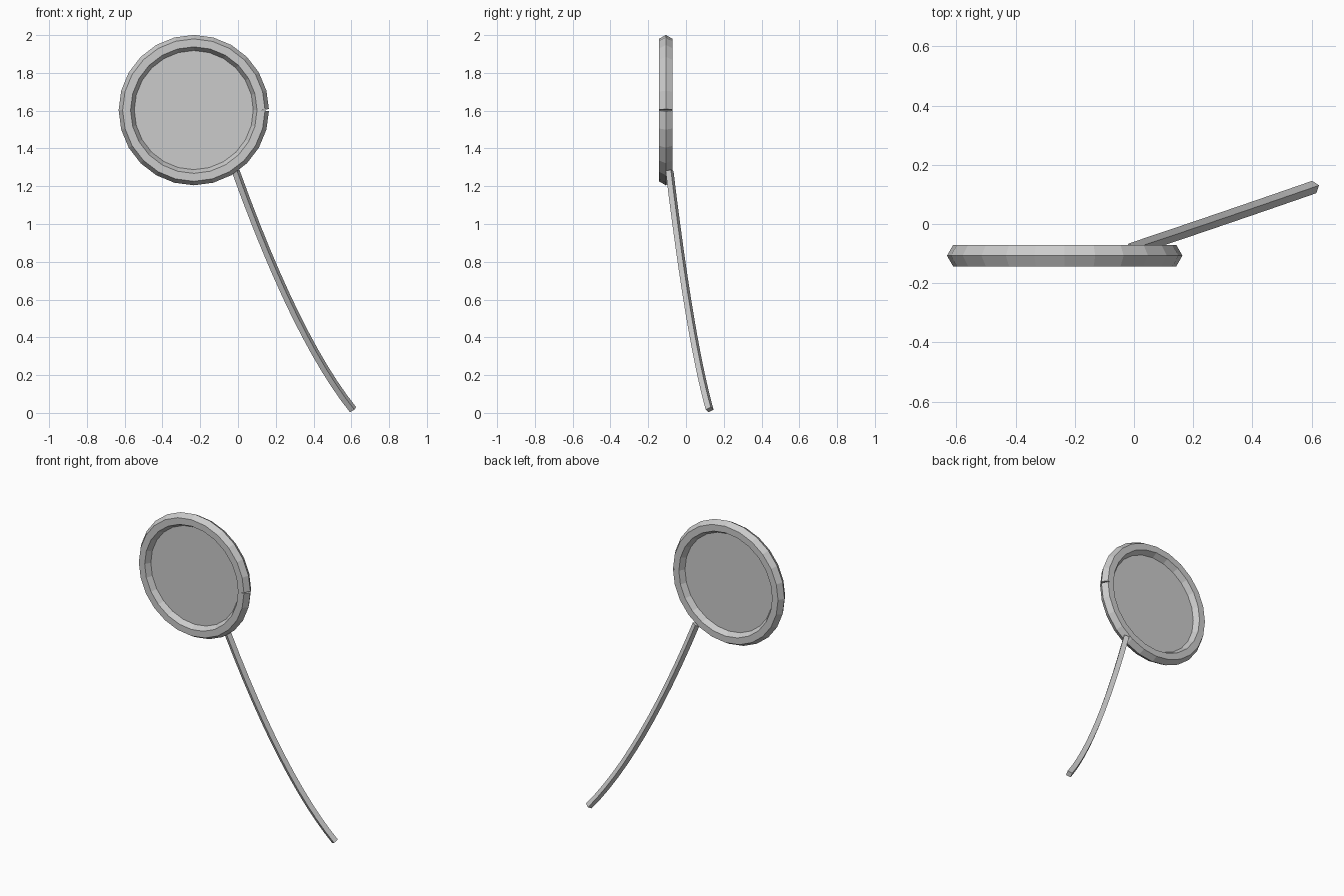
import bpy, math
from mathutils import Vector

if "Cube" in bpy.data.objects:
    bpy.data.objects.remove(bpy.data.objects["Cube"])


def material(name, col):
    m = bpy.data.materials.new(name)
    m.diffuse_color = (*col, 1)
    m.use_nodes = True
    m.node_tree.nodes["Principled BSDF"].inputs["Base Color"].default_value = m.diffuse_color
    return m


grey = material("plain grey", (0.6, 0.6, 0.6))


def add_mesh(name, verts, faces):
    me = bpy.data.meshes.new(name)
    me.from_pydata(verts, [], faces)
    me.materials.append(grey)
    ob = bpy.data.objects.new(name, me)
    bpy.context.collection.objects.link(ob)
    return ob


def sweep(name, path, side, radius, sides):
    """Open capped tube along a planar path; side is the plane normal."""
    verts, faces, last = [], [], len(path) - 1
    for i, p in enumerate(path):
        t = (path[min(i + 1, last)] - path[max(i - 1, 0)]).normalized()
        n = side.cross(t).normalized()
        for k in range(sides):
            a = 2 * math.pi * k / sides
            verts.append(p + radius * (n * math.cos(a) + side * math.sin(a)))
    for i in range(last):
        for k in range(sides):
            a, b = i * sides + k, i * sides + (k + 1) % sides
            faces.append((a, b, b + sides, a + sides))
    faces.append(tuple(reversed(range(sides))))
    faces.append(tuple(range(last * sides, (last + 1) * sides)))
    return add_mesh(name, verts, faces)


CENTRE = Vector((-0.234, -0.107, 1.603))


def circle(radius, count, y=0):
    return [CENTRE + Vector((radius * math.cos(2 * math.pi * i / count), y,
                             radius * math.sin(2 * math.pi * i / count)))
            for i in range(count)]


# Rim: hexagonal tube, left open at the right-hand seam
loop = circle(0.356, 24)
sweep("rim", loop + [loop[0].copy()], Vector((0, 1, 0)), 0.042, 6)

# Pane: thin disc filling the rim
n = 24
pane = circle(0.322, n, -0.002) + circle(0.322, n, 0.002)
sides = [(i, i + n, (i + 1) % n + n, (i + 1) % n) for i in range(n)]
add_mesh("pane", pane, [tuple(range(n)), tuple(reversed(range(n, 2 * n)))] + sides)

# Handle: gently curved square rod
p0, p1, p2 = (Vector(v) for v in ((-0.012, -0.087, 1.28), (0.307, 0.02, 0.394), (0.609, 0.125, 0.017)))
path = []
for i in range(13):
    t = i / 12
    path.append(p0 * (1 - t) ** 2 + p1 * 2 * t * (1 - t) + p2 * t * t)
across = (p2 - p0).cross(Vector((0, 0, 1))).normalized()
sweep("handle", path, across, 0.022, 4)
